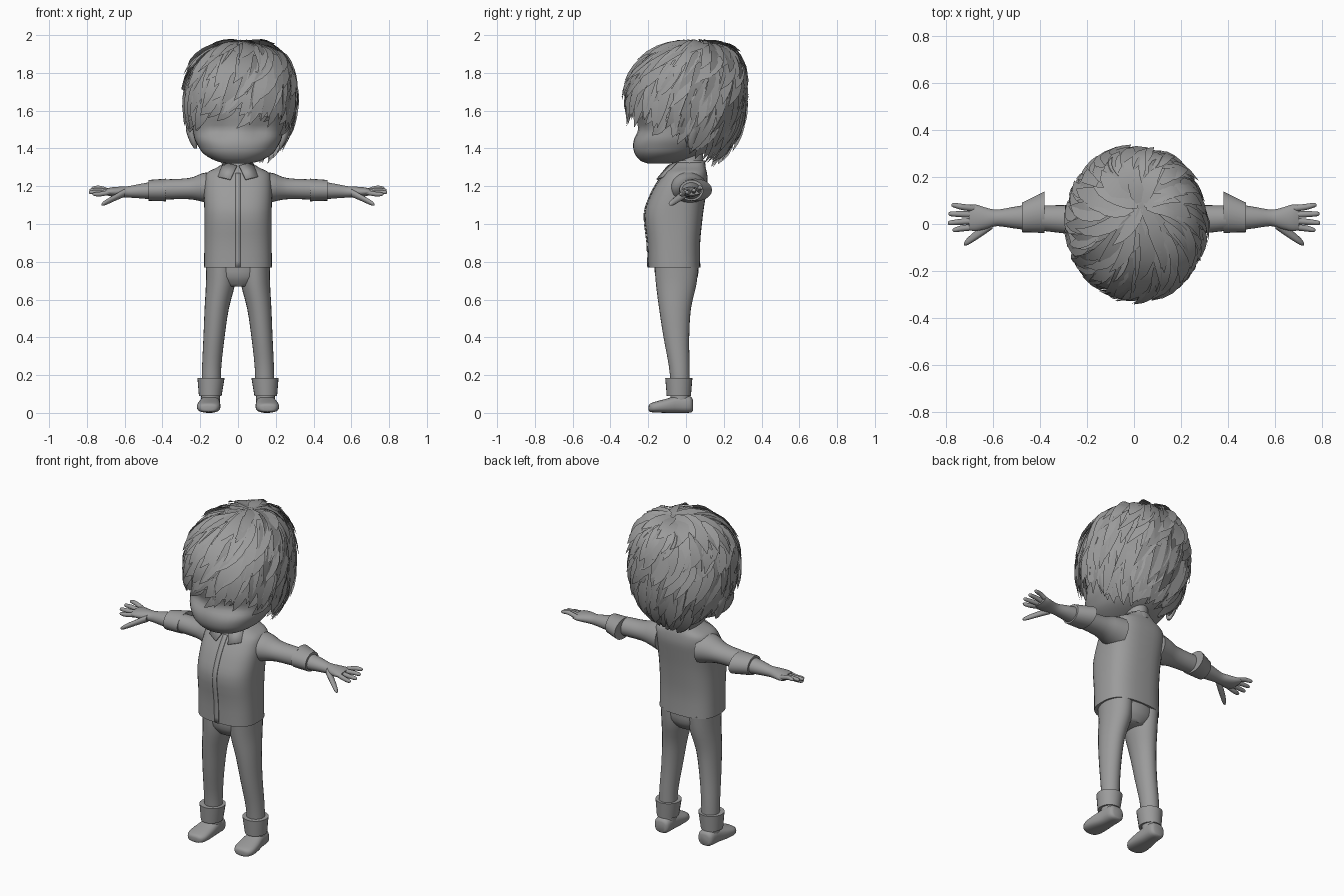
import bpy
import math
import random
from math import sin, cos, pi
from mathutils import Vector

random.seed(7)
default_cube = bpy.data.objects.get("Cube")
if default_cube:
    bpy.data.objects.remove(default_cube)

grey = bpy.data.materials.new("plain_grey")
grey.use_nodes = True
colour = (.33, .33, .33, 1)
grey.diffuse_color = colour
grey.node_tree.nodes["Principled BSDF"].inputs["Base Color"].default_value = colour


def make_object(name, verts, faces, thickness=0):
    mesh = bpy.data.meshes.new(name)
    mesh.from_pydata(verts, [], faces)
    mesh.materials.append(grey)
    obj = bpy.data.objects.new(name, mesh)
    bpy.context.collection.objects.link(obj)
    if thickness:
        solid = obj.modifiers.new("thickness", "SOLIDIFY")
        solid.thickness = thickness
        solid.offset = 0
    bpy.ops.object.select_all(action="DESELECT")
    obj.select_set(True)
    bpy.context.view_layer.objects.active = obj
    bpy.ops.object.shade_smooth_by_angle(angle=math.radians(50))
    return obj


def smooth_rings(rings, steps):
    """Spline through the rings so that sparse sections give soft shapes."""
    result = []
    last = len(rings) - 1
    for i in range(last):
        before, start = rings[max(i - 1, 0)], rings[i]
        end, after = rings[i + 1], rings[min(i + 2, last)]
        for s in range(steps):
            t = s / steps
            result.append([
                b + (c - a) * t / 2 + (a - 2.5 * b + 2 * c - d / 2) * t * t
                + (1.5 * (b - c) + (d - a) / 2) * t ** 3
                for a, b, c, d in zip(before, start, end, after)])
    return result + [list(rings[last])]


def loft(name, rings, axis="z", side=1, sides=24, power=2, steps=3):
    """Skin closed sections: (position, centre a, centre b, radius a, radius b)."""
    verts, faces = [], []
    sections = smooth_rings(rings, steps)
    for along, a, b, ra, rb in sections:
        for k in range(sides):
            c, s = cos(2 * pi * k / sides), sin(2 * pi * k / sides)
            u = a + ra * math.copysign(abs(c) ** (2 / power), c)
            v = b + rb * math.copysign(abs(s) ** (2 / power), s)
            x, y, z = {"x": (along, u, v), "y": (u, along, v), "z": (u, v, along)}[axis]
            verts.append((x * side, y, z))
    for r in range(len(sections) - 1):
        for k in range(sides):
            n = (k + 1) % sides
            low, high = r * sides, (r + 1) * sides
            faces.append((low + k, low + n, high + n, high + k))
    faces.append(tuple(range(sides))[::-1])
    faces.append(tuple(range(len(verts) - sides, len(verts))))
    # Keep normals outward whatever the axis, direction or mirror
    flip = (rings[-1][0] < rings[0][0]) != (axis == "y") != (side < 0)
    if flip:
        faces = [f[::-1] for f in faces]
    return make_object(name, verts, faces)


# Head with soft eye sockets
head = loft("head", [
    (1.32, 0, -.14, .06, .06), (1.335, 0, -.13, .12, .11), (1.37, 0, -.1, .18, .17),
    (1.41, 0, -.075, .21, .205), (1.45, 0, -.055, .23, .22), (1.5, 0, -.03, .24, .225),
    (1.58, 0, -.015, .25, .25), (1.7, 0, 0, .26, .27), (1.84, 0, 0, .21, .22),
    (1.93, 0, 0, .06, .06)], sides=40, power=2.2)
for v in head.data.vertices:
    if v.co.y < 0:
        dx, dz = (abs(v.co.x) - .11) / .06, (v.co.z - 1.5) / .05
        v.co.y += .02 * math.exp(-dx * dx - dz * dz)
loft("neck", [(1.25, 0, .02, .07, .08), (1.31, 0, .02, .06, .07), (1.4, 0, .02, .06, .07)])

# Sleeveless top, centre placket and hips
torso = [(.77, 0, -.062, .18, .138), (.9, 0, -.065, .178, .14), (1.05, 0, -.065, .178, .155),
         (1.15, 0, -.042, .18, .147), (1.22, 0, -.018, .178, .133), (1.27, 0, -.002, .165, .113),
         (1.3, 0, .008, .11, .095), (1.325, 0, .015, .072, .083)]
loft("top", torso, sides=40, power=2.7)
placket = [(x, y - ry - .003, z) for z, _, y, _, ry in smooth_rings(torso, 3)[:-6]
           for x in (-.014, .014)]
make_object("placket", placket, [(i, i + 1, i + 3, i + 2) for i in range(0, len(placket) - 2, 2)], .004)
loft("hips", [(.67, 0, -.05, .09, .08), (.72, 0, -.05, .155, .112), (.8, 0, -.05, .165, .118)])
loft("collar_band", [(1.3, 0, .015, .085, .09), (1.335, 0, .02, .068, .08)], steps=1)

for side, label in ((1, "left"), (-1, "right")):
    # Collar flap
    flap = [(.006, -.095, 1.308), (.078, -.05, 1.325), (.105, -.12, 1.25), (.04, -.155, 1.235)]
    make_object(label + "_collar_flap", [(x * side, y, z) for x, y, z in flap],
                [(0, 1, 2, 3)[::side]], .007)

    # Ear
    loft(label + "_ear", [(1.4, .225, .03, .008, .012), (1.44, .237, .025, .02, .028),
                          (1.5, .25, .03, .026, .04), (1.545, .252, .035, .018, .03),
                          (1.56, .25, .035, .006, .01)], side=side, sides=14)

    # Sleeve with flared turned-up cuff
    loft(label + "_sleeve", [(.13, .01, 1.19, .1, .088), (.19, .012, 1.193, .085, .075),
                             (.26, .018, 1.187, .064, .056), (.39, .025, 1.183, .054, .053)],
         "x", side)
    loft(label + "_sleeve_cuff", [(.38, .05, 1.18, .088, .06), (.475, .028, 1.178, .063, .055)],
         "x", side, steps=1)

    # Forearm and palm
    loft(label + "_forearm", [(.45, .028, 1.177, .055, .047), (.52, .027, 1.174, .044, .038),
                              (.58, .026, 1.17, .035, .03), (.62, .024, 1.17, .043, .028),
                              (.67, .026, 1.17, .056, .024), (.7, .028, 1.17, .054, .016)],
         "x", side)

    # Fingers fan out from the palm, thumb points forward and down
    for finger, root, tip, reach, height in (("index", -.012, -.025, .77, 1.158),
                                             ("middle", .014, .005, .79, 1.168),
                                             ("ring", .04, .043, .787, 1.178),
                                             ("little", .065, .08, .775, 1.19)):
        loft(f"{label}_{finger}_finger",
             [(.67, root, 1.17, .014, .014), (.73, (root + tip) / 2, height, .013, .013),
              (reach - .01, tip, height, .01, .01), (reach, tip, height, .004, .004)],
             "x", side, sides=10)
    loft(label + "_thumb", [(.6, 0, 1.165, .02, .022), (.65, -.033, 1.14, .022, .018),
                            (.705, -.073, 1.112, .016, .014), (.722, -.085, 1.103, .005, .005)],
         "x", side, sides=10)

    # Trouser leg and rolled cuff
    loft(label + "_leg", [(.14, .142, -.03, .05, .05), (.25, .139, -.036, .051, .055),
                          (.4, .127, -.051, .056, .068), (.55, .113, -.058, .064, .084),
                          (.68, .093, -.052, .077, .107), (.78, .09, -.05, .08, .116)], side=side)
    loft(label + "_leg_cuff", [(.09, .147, -.038, .06, .064), (.185, .143, -.038, .072, .072)],
         side=side, steps=1)

    # Shoe and ankle
    loft(label + "_shoe", [(.036, .145, .04, .03, .03), (.02, .146, .045, .047, .044),
                           (-.04, .148, .046, .052, .046), (-.1, .153, .038, .06, .038),
                           (-.16, .156, .031, .061, .029), (-.19, .156, .027, .045, .022),
                           (-.198, .155, .025, .02, .012)], "y", side, power=2.6)
    loft(label + "_ankle", [(.04, .146, -.03, .05, .052), (.15, .145, -.03, .048, .05)], side=side)


# Hair: angles run down from the crown and clockwise from the front
def hair_point(theta, phi, scale):
    up = cos(theta)
    bulge = 1 + .06 * sin(2 * theta) ** 2 if up > 0 else 1
    radius = scale * bulge
    crown = max(up, 0) ** 2
    return Vector((.01 - .305 * sin(theta) * sin(phi) * radius + .02 * crown,
                   -.328 * sin(theta) * cos(phi) * radius + .08 * crown,
                   1.67 + up * radius * (.312 if up > 0 else .4)))


def hairline(phi):
    front = cos(phi)
    return 1.88 + .2 * (1 - front) + .35 * min(1, 2 * max(0, -front))


# Scalp shell under the locks
columns, rows = 48, 16
verts = [hair_point((hairline(2 * pi * c / columns) - .17) * (r + .2) / rows, 2 * pi * c / columns, .93)
         for r in range(rows + 1) for c in range(columns)]
faces = [(r * columns + c, (r + 1) * columns + c,
          (r + 1) * columns + (c + 1) % columns, r * columns + (c + 1) % columns)
         for r in range(rows) for c in range(columns)]
make_object("hair_shell", verts, faces + [tuple(range(columns))])

# Overlapping pointed locks in rows spiralling from the crown
verts, faces = [], []
taper = (.6, 1, 1, .85, .55, .04)
centre = Vector((0, 0, 1.67))
for row in range(13):
    start = .06 + .175 * row
    count = int(8 + 22 * sin(start))
    for k in range(count):
        phi = 2 * pi * (k + random.uniform(-.35, .35) + row % 2 / 2) / count
        root = max(.04, start + random.uniform(-.07, .07))
        limit = hairline(phi) + random.uniform(-.12, .1)
        tip = min(root + random.uniform(.5, .75), limit)
        if tip - root < .2:
            continue
        twist = random.uniform(.1, .4)
        lift = random.uniform(-.01, .05)
        width = random.uniform(.026, .042)
        tilt = random.uniform(-.35, .35)
        path = []
        for i in range(len(taper)):
            t = i / (len(taper) - 1)
            path.append(hair_point(root + (tip - root) * t, phi + twist * t * t,
                                   .945 + (.045 + lift) * t))
        base = len(verts)
        for i, p in enumerate(path):
            run = path[min(i + 1, len(path) - 1)] - path[max(i - 1, 0)]
            out = (p - centre).normalized()
            across = (run.cross(out).normalized() + out * tilt).normalized()
            verts += [p - across * width * taper[i], p + across * width * taper[i]]
        for i in range(base, len(verts) - 2, 2):
            faces.append((i, i + 2, i + 3, i + 1))
make_object("hair_locks", verts, faces)
